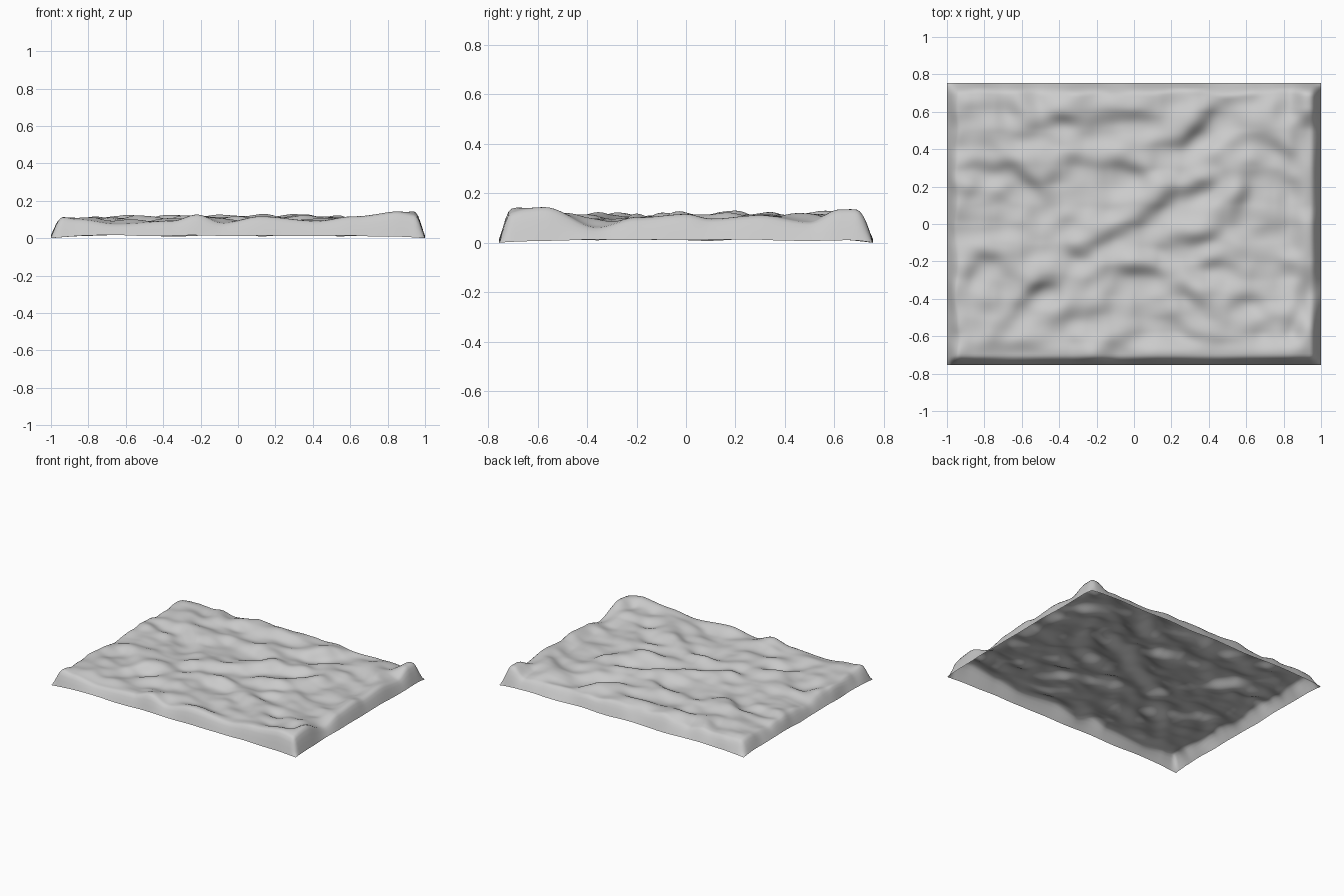
import bpy, bmesh, math
from mathutils import Vector, noise

HX, HY = 1.0, 0.755
NX, NY = 160, 120
MEAN = 0.096

# Slopes that drop towards the front: x, y, half length, angle in degrees, strength
STEPS = [
    (0.33, 0.50, 0.08, 38, 1.3), (0.14, 0.12, 0.10, 45, 1.0),
    (-0.18, -0.09, 0.11, 27, 1.0), (0.31, -0.08, 0.09, 12, 1.3),
    (0.05, -0.25, 0.08, 0, 1.0), (-0.48, -0.33, 0.08, 15, 1.2),
    (-0.62, -0.47, 0.13, 48, 0.9), (-0.90, -0.30, 0.11, 50, 0.9),
    (-0.54, 0.20, 0.11, -45, 1.0), (-0.05, 0.30, 0.14, 0, 0.9),
    (-0.38, 0.57, 0.09, -20, 0.9), (-0.05, 0.57, 0.12, 10, 0.9),
    (0.47, 0.62, 0.11, 15, 0.8), (0.59, 0.15, 0.08, 75, 0.8),
    (0.30, -0.36, 0.10, -40, 0.9), (0.27, -0.58, 0.10, -40, 0.9),
    (-0.20, -0.48, 0.10, 0, 0.8), (0.82, -0.22, 0.12, -8, 0.8),
    (0.60, -0.40, 0.10, 20, 0.8), (-0.80, 0.31, 0.12, -5, 0.8),
    (0.35, 0.20, 0.08, 20, 0.7), (0.80, 0.42, 0.08, -30, 0.7),
    (-0.65, 0.62, 0.08, -45, 0.7), (-0.62, -0.69, 0.08, 0, 0.9),
    (0.42, -0.20, 0.10, 25, 0.8),
]
# Height of the crest along the front and right sides
FRONT = [(-1, .13), (-.85, .105), (-.65, .08), (-.35, .096), (-.22, .13), (-.08, .085),
         (.12, .12), (.42, .095), (.62, .12), (.9, .15), (1, .14)]
RIGHT = [(-.76, .13), (-.57, .15), (-.36, .066), (-.2, .105), (0, .12), (.1, .10),
         (.3, .115), (.5, .088), (.62, .14), (.76, .145)]


def smooth(t):
    t = max(0.0, min(1.0, t))
    return t * t * (3 - 2 * t)


def sample(profile, u):
    for (a, za), (b, zb) in zip(profile, profile[1:]):
        if u <= b:
            return za + (zb - za) * smooth((u - a) / (b - a))
    return profile[-1][1]


def edge(d, width):
    return math.sin(max(0.0, min(1.0, d / width)) * math.pi / 2)


def height(x, y):
    # rolling field with directional steps
    z = MEAN + 0.034 * noise.noise(Vector((x * 4, y * 5, 3.7)))
    z += 0.016 * noise.noise(Vector((x * 8, y * 10, 9.1)))
    for cx, cy, length, ang, k in STEPS:
        a = math.radians(ang)
        u = (x - cx) * math.cos(a) + (y - cy) * math.sin(a)
        v = ((y - cy) * math.cos(a) - (x - cx) * math.sin(a)) / 0.055
        z += 0.038 * k * v * math.exp(-0.5 * v * v - 0.5 * (u / length) ** 2)
    # keep crests and hollows inside the height range
    span = 0.058 if z > MEAN else 0.045
    z = MEAN + span * math.tanh((z - MEAN) / span)
    # blend to the crests seen along two sides
    for profile, along, d in ((FRONT, x, y + HY), (RIGHT, y, HX - x)):
        w = 1 - smooth((d - 0.06) / 0.12)
        z += (sample(profile, along) - z) * w
    # steep rounded skirt, softened further in, down to a slightly wavy rim
    wob = 1 + 0.4 * noise.noise(Vector((x * 6, y * 6, 5.5)))
    f = edge(HX - x, 0.055) * edge(HX + x, 0.065 * wob)
    f *= edge(HY + y, 0.048) * edge(HY - y, 0.06 * wob)
    f *= 0.8 + 0.2 * edge(HX - abs(x), 0.11) * edge(HY - abs(y), 0.10)
    rim = 0.013 + 0.008 * noise.noise(Vector((x * 5, y * 5, 1.3)))
    rim *= 1 - (x / HX) ** 10 * (y / HY) ** 10
    return rim + (z - rim) * f


# Open rippled ground sheet
bm = bmesh.new()
bmesh.ops.create_grid(bm, x_segments=NX, y_segments=NY, size=1.0)
for v in bm.verts:
    v.co.x *= HX
    v.co.y *= HY
    v.co.z = height(v.co.x, v.co.y)
for f in bm.faces:
    f.smooth = True
mesh = bpy.data.meshes.new("rippled_ground")
bm.to_mesh(mesh)
bm.free()
ground = bpy.data.objects.new("rippled_ground", mesh)
bpy.context.collection.objects.link(ground)
